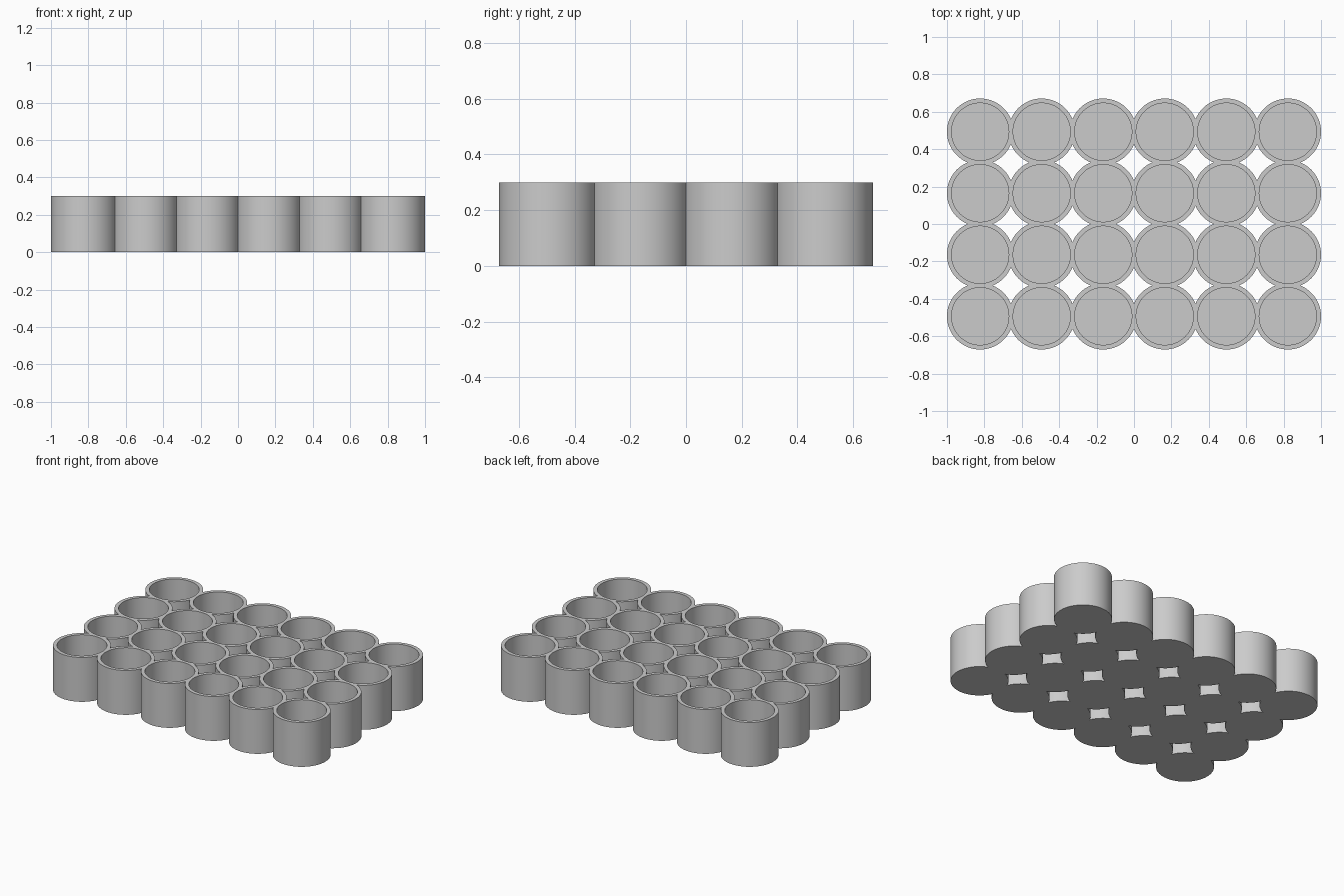
import bpy, bmesh, math
from mathutils import Vector

cube = bpy.data.objects.get("Cube")
if cube:
    bpy.data.objects.remove(cube, do_unlink=True)

COLS, ROWS = 6, 4
PITCH = 0.329
R_OUT, R_IN = 0.1775, 0.153
HEIGHT, FLOOR = 0.30, 0.025
SEGMENTS = 96

grey = bpy.data.materials.new("light grey")
grey.use_nodes = True
colour = (0.6, 0.6, 0.6, 1)
grey.diffuse_color = colour
grey.node_tree.nodes["Principled BSDF"].inputs["Base Color"].default_value = colour


def add_cup(target, cx, cy, cut_sides):
    """One round cup, trimmed flat where it merges with a neighbour."""
    bm = bmesh.new()
    rings = []
    for r, z in ((R_OUT, 0), (R_OUT, HEIGHT), (R_IN, HEIGHT), (R_IN, FLOOR)):
        angles = [math.tau * i / SEGMENTS for i in range(SEGMENTS)]
        rings.append([bm.verts.new((r * math.cos(a), r * math.sin(a), z)) for a in angles])
    for low, high in zip(rings, rings[1:]):
        for i in range(SEGMENTS):
            j = (i + 1) % SEGMENTS
            bm.faces.new((low[i], low[j], high[j], high[i]))
    bm.faces.new(rings[0][::-1])    # underside
    bm.faces.new(rings[-1])         # cup floor
    for side in cut_sides:
        normal = Vector((*side, 0))
        bmesh.ops.bisect_plane(bm, geom=bm.verts[:] + bm.edges[:] + bm.faces[:],
                               plane_co=normal * PITCH / 2, plane_no=normal,
                               clear_outer=True)
    bmesh.ops.translate(bm, verts=bm.verts[:], vec=(cx, cy, 0))
    part = bpy.data.meshes.new("cup_part")
    bm.to_mesh(part)
    bm.free()
    target.from_mesh(part)
    bpy.data.meshes.remove(part)


# Grid of cups joined into a single tray
tray_bm = bmesh.new()
for col in range(COLS):
    for row in range(ROWS):
        sides = [(dx, dy) for dx, dy in ((1, 0), (-1, 0), (0, 1), (0, -1))
                 if 0 <= col + dx < COLS and 0 <= row + dy < ROWS]
        add_cup(tray_bm, (col - (COLS - 1) / 2) * PITCH,
                (row - (ROWS - 1) / 2) * PITCH, sides)
bmesh.ops.remove_doubles(tray_bm, verts=tray_bm.verts[:], dist=0.0001)

mesh = bpy.data.meshes.new("cup_tray")
tray_bm.to_mesh(mesh)
tray_bm.free()
mesh.materials.append(grey)

# Smooth round walls, crisp rims and joints
for face in mesh.polygons:
    face.use_smooth = True
mesh.set_sharp_from_angle(angle=math.radians(30))

tray = bpy.data.objects.new("cup_tray", mesh)
bpy.context.collection.objects.link(tray)
